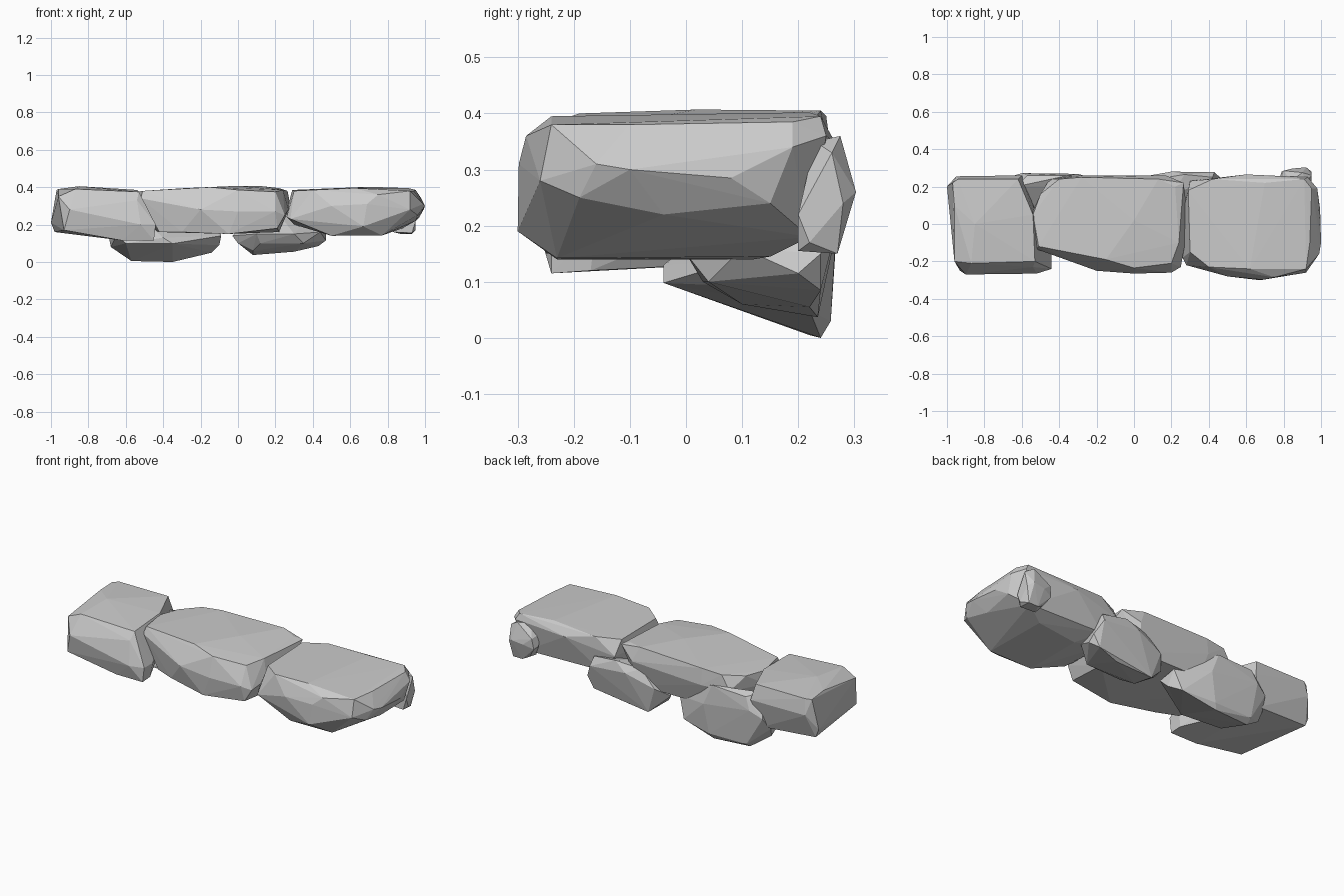
import bpy, bmesh


def stone(name, *layers):
    """Faceted stone: convex hull around rings of corner points."""
    bm = bmesh.new()
    for ring in layers:
        for p in ring:
            bm.verts.new(p)
    res = bmesh.ops.convex_hull(bm, input=bm.verts[:])
    junk = {g for g in res["geom_interior"] + res["geom_unused"]
            if isinstance(g, bmesh.types.BMVert)}
    bmesh.ops.delete(bm, geom=list(junk), context="VERTS")
    bmesh.ops.recalc_face_normals(bm, faces=bm.faces[:])
    me = bpy.data.meshes.new(name)
    bm.to_mesh(me)
    bm.free()
    ob = bpy.data.objects.new(name, me)
    bpy.context.collection.objects.link(ob)
    return ob


# Left slab stone: top, girdle, underside
stone("left_stone",
      [(-.94, .24, .39), (-.85, .0, .405), (-.62, .24, .39), (-.54, .05, .385),
       (-.53, -.2, .375), (-.87, -.21, .39), (-.96, .1, .39)],
      [(-1, .2, .21), (-.97, .22, .385), (-.95, .255, .3), (-.6, .26, .3),
       (-.54, -.23, .33), (-.9, -.27, .28), (-.96, -.2, .35)],
      [(-.98, .2, .16), (-.93, -.25, .17), (-.65, .22, .14), (-.62, -.24, .115),
       (-.44, -.16, .2), (-.45, -.17, .12), (-.44, -.24, .2), (-.45, -.24, .115),
       (-.52, -.265, .2)])

# Middle slab stone
stone("middle_stone",
      [(-.51, -.12, .38), (-.54, .05, .375), (-.5, .16, .375), (-.4, .24, .385),
       (-.28, .25, .395), (-.15, -.19, .4), (0, .02, .407), (.13, .24, .405),
       (.22, .2, .395), (.24, -.1, .385), (.2, -.21, .375), (0, -.235, .385)],
      [(-.52, -.135, .34), (-.55, .05, .3), (-.45, .24, .3), (-.28, .26, .3),
       (.17, .26, .32), (.265, .22, .38), (.28, .1, .3), (.27, -.12, .28),
       (.25, -.23, .25), (.2, -.26, .27), (0, -.265, .27), (-.2, -.25, .28)],
      [(-.42, -.14, .16), (-.45, .15, .17), (-.25, .22, .17), (.15, .22, .17),
       (.22, 0, .16), (.21, -.24, .18), (-.05, -.25, .15), (-.3, -.19, .16)])

# Right slab stone
stone("right_stone",
      [(.3, -.15, .38), (.29, .18, .385), (.42, .24, .39), (.7, .22, .402),
       (.91, .24, .395), (.95, .19, .385), (.94, -.1, .38), (.92, -.24, .38),
       (.62, -.24, .395), (.4, -.23, .385)],
      [(.26, -.18, .24), (.27, .1, .31), (.3, .23, .3), (.6, .265, .35),
       (.93, .25, .36), (.98, .19, .34), (.995, .08, .285), (1, -.1, .3),
       (.99, -.16, .31), (.96, -.19, .25), (.92, -.26, .28), (.75, -.285, .36),
       (.69, -.298, .31), (.67, -.3, .19), (.5, -.28, .3), (.28, -.22, .23)],
      [(.3, .1, .2), (.4, .22, .19), (.88, .22, .18), (.97, .15, .24),
       (.95, -.04, .22), (.77, -.23, .142), (.76, .15, .145), (.5, -.23, .14),
       (.5, .12, .14)])

# Tilted support stones leaning behind and under the slabs
stone("left_support",
      [(-.63, .2, .33), (-.57, .26, .31), (-.35, .26, .32), (-.25, .2, .27)],
      [(-.69, .2, .13), (-.67, .25, .2), (-.6, .272, .24), (-.3, .268, .2),
       (-.1, .2, .17), (-.09, .1, .14), (-.65, .0, .14), (-.4, -.04, .13)],
      [(-.68, .18, .08), (-.57, .22, .005), (-.35, .24, 0), (-.57, .255, .03),
       (-.33, .258, .03), (-.14, .22, .05), (-.1, .15, .09), (-.6, -.02, .1),
       (-.35, -.04, .098)])

stone("right_support",
      [(.12, .24, .28), (.27, .265, .3), (.42, .25, .28), (.2, .15, .28)],
      [(-.03, .18, .14), (.03, .25, .19), (.2, .28, .25), (.43, .277, .23),
       (.47, .24, .15), (.44, .1, .16), (.1, .0, .15), (.3, -.0, .15)],
      [(.08, .235, .037), (.3, .22, .055), (.43, .24, .085), (.47, .2, .115),
       (.0, .16, .1), (.08, .1, .06), (.12, .03, .1), (.35, .04, .1)])

# Small wedge stone at the back right
stone("wedge_stone",
      [(.79, .22, .3), (.8, .285, .29), (.84, .23, .35), (.92, .23, .35),
       (.9, .275, .36), (.95, .26, .33)],
      [(.78, .25, .24), (.79, .28, .23), (.85, .297, .25), (.92, .303, .26),
       (.95, .28, .24), (.95, .2, .22), (.95, .22, .17)],
      [(.83, .2, .16), (.83, .26, .17), (.87, .27, .15), (.93, .27, .15),
       (.93, .2, .155)])
